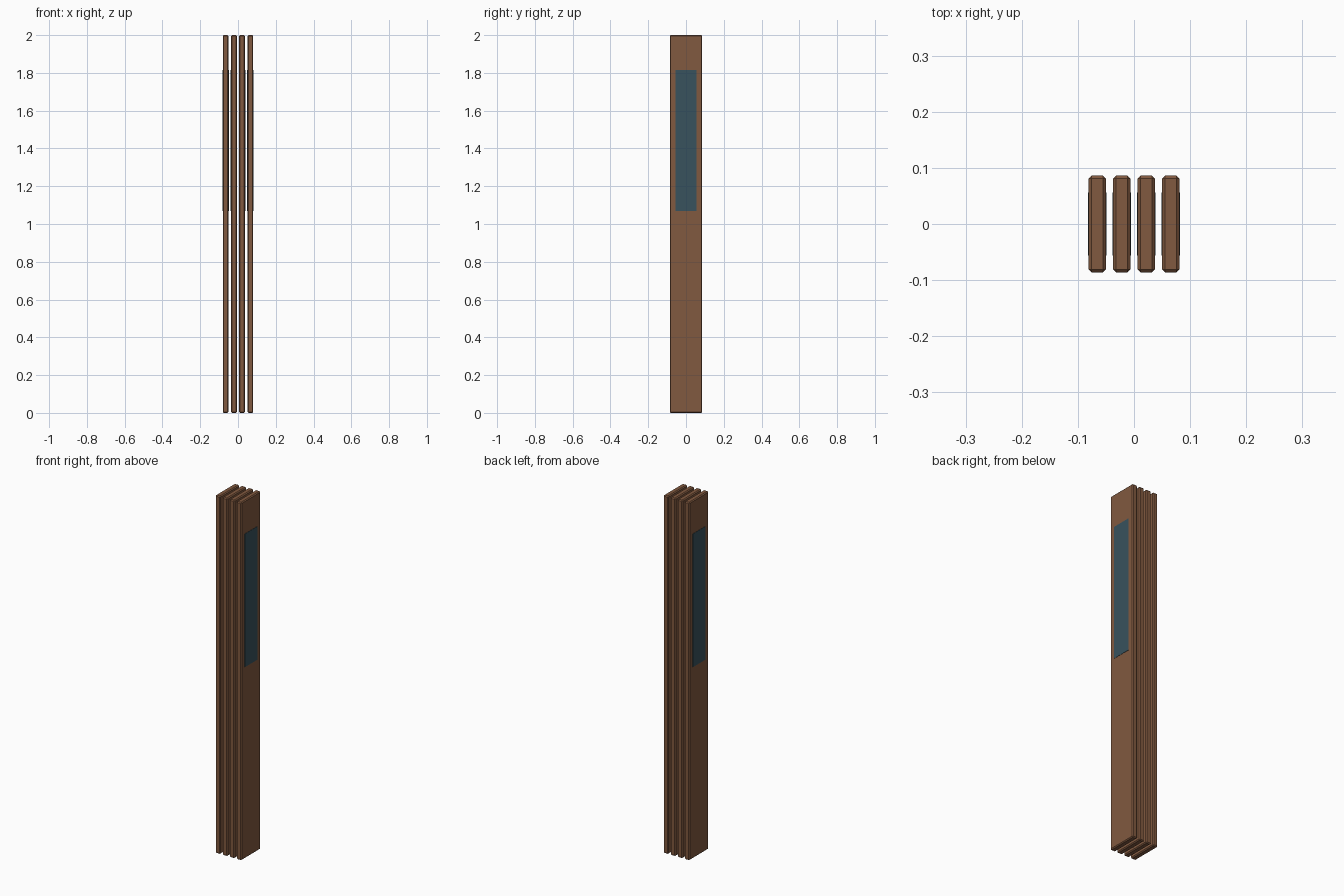
import bpy, bmesh

if "Cube" in bpy.data.objects:
    bpy.data.objects.remove(bpy.data.objects["Cube"])


def material(name, color):
    m = bpy.data.materials.new(name)
    m.diffuse_color = (*color, 1)
    m.use_nodes = True
    m.node_tree.nodes["Principled BSDF"].inputs["Base Color"].default_value = m.diffuse_color
    return m


wood = material("brown_wood", (0.22, 0.10, 0.05))
glass = material("dark_blue_glass", (0.04, 0.085, 0.11))


def box(name, size, center, mat, bevel=0):
    bm = bmesh.new()
    bmesh.ops.create_cube(bm, size=1)
    bmesh.ops.scale(bm, vec=size, verts=bm.verts)
    if bevel:
        bmesh.ops.bevel(bm, geom=bm.edges[:], offset=bevel, segments=1,
                        affect='EDGES', profile=0.5)
    mesh = bpy.data.meshes.new(name)
    bm.to_mesh(mesh)
    bm.free()
    mesh.materials.append(mat)
    ob = bpy.data.objects.new(name, mesh)
    ob.location = center
    bpy.context.collection.objects.link(ob)
    return ob


PITCH = 0.0436      # spacing of the folded leaves
GLASS_Z = (1.07, 1.815)

for i in range(4):
    x = (i - 1.5) * PITCH
    # chamfered door leaf
    box(f"door_leaf_{i + 1}", (0.0305, 0.172, 2.0), (x, 0, 1.0), wood, 0.005)
    # window pane standing slightly proud of both faces
    box(f"window_pane_{i + 1}", (0.0335, 0.112, GLASS_Z[1] - GLASS_Z[0]),
        (x, 0, sum(GLASS_Z) / 2), glass)
